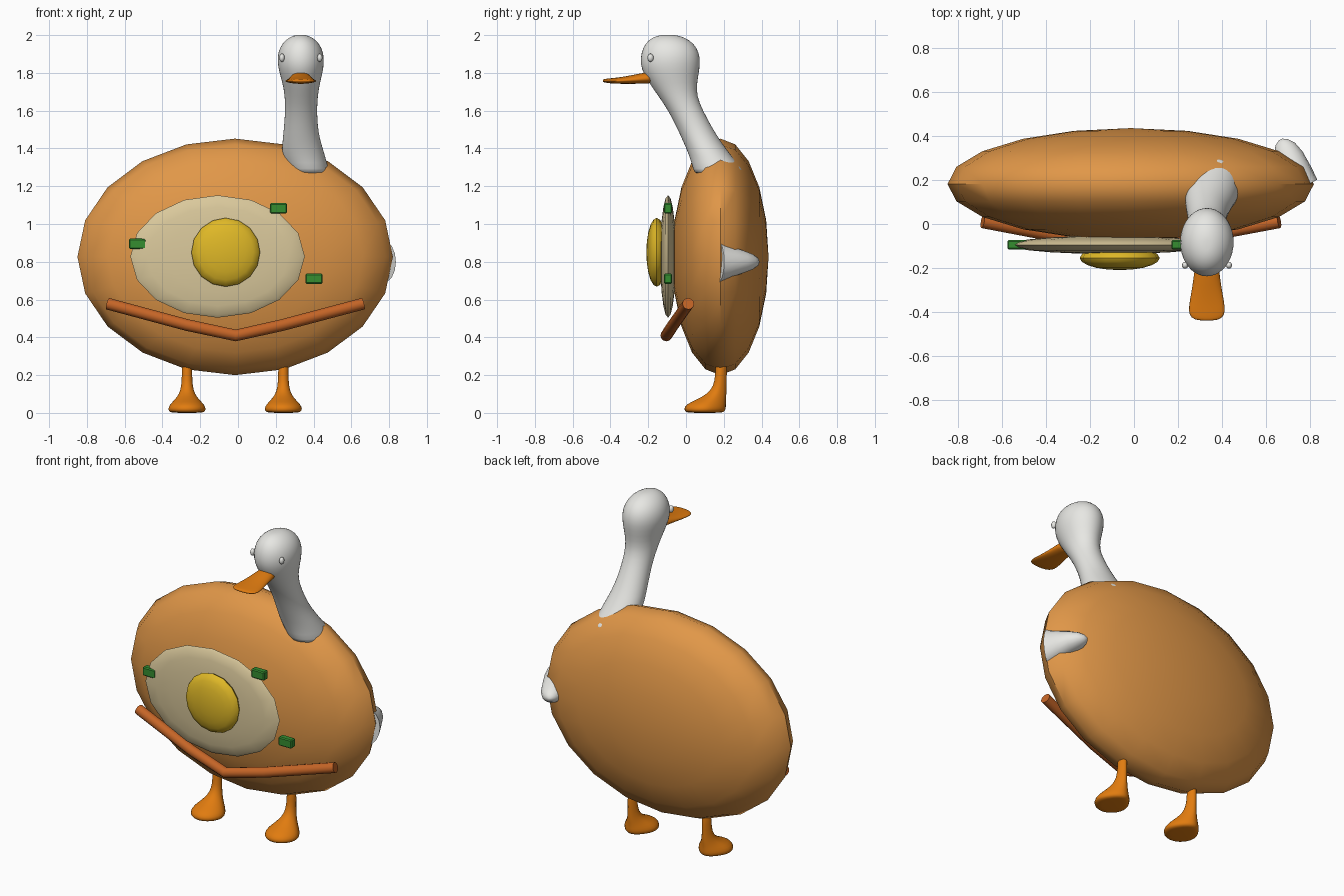
import bpy, bmesh, math
from mathutils import Vector, Matrix

if "Cube" in bpy.data.objects:
    bpy.data.objects.remove(bpy.data.objects["Cube"])


def material(name, rgb):
    m = bpy.data.materials.new(name)
    m.diffuse_color = (*rgb, 1)
    m.use_nodes = True
    m.node_tree.nodes["Principled BSDF"].inputs["Base Color"].default_value = m.diffuse_color
    return m


CRUST = material("golden brown", (0.75, 0.31, 0.065))
WHITE = material("soft white", (0.80, 0.80, 0.77))
ORANGE = material("orange", (0.75, 0.20, 0.005))
CREAM = material("cream", (0.70, 0.58, 0.33))
YELLOW = material("yolk yellow", (0.74, 0.48, 0.02))
GREEN = material("green", (0.035, 0.27, 0.03))
SAUCE = material("red orange", (0.56, 0.13, 0.02))


def finish(name, bm, mat, smooth=True, subdiv=0):
    bmesh.ops.recalc_face_normals(bm, faces=bm.faces)
    me = bpy.data.meshes.new(name)
    bm.to_mesh(me)
    bm.free()
    me.materials.append(mat)
    ob = bpy.data.objects.new(name, me)
    bpy.context.collection.objects.link(ob)
    if subdiv:
        mod = ob.modifiers.new("round", 'SUBSURF')
        mod.levels = mod.render_levels = subdiv
    if smooth:
        bpy.ops.object.select_all(action='DESELECT')
        ob.select_set(True)
        bpy.context.view_layer.objects.active = ob
        if subdiv:
            bpy.ops.object.shade_smooth()
        else:
            bpy.ops.object.shade_smooth_by_angle(angle=math.radians(50))
    return ob


def ellipsoid(name, mat, centre, radii, segments, rings):
    # sphere with its poles on the y axis
    bm = bmesh.new()
    bmesh.ops.create_uvsphere(bm, u_segments=segments, v_segments=rings, radius=1)
    mtx = (Matrix.Translation(centre) @ Matrix.Diagonal((*radii, 1))
           @ Matrix.Rotation(math.pi / 2, 4, 'X'))
    bmesh.ops.transform(bm, matrix=mtx, verts=bm.verts)
    return finish(name, bm, mat)


def loft(name, mat, rings, sides=20, shape=None, subdiv=0):
    # rings: (centre, u half axis, v half axis)
    bm = bmesh.new()
    loops = []
    for c, u, v in rings:
        loop = []
        for i in range(sides):
            a = math.tau * i / sides
            s, t = math.cos(a), math.sin(a)
            if shape:
                s, t = shape(s, t)
            loop.append(bm.verts.new(Vector(c) + Vector(u) * s + Vector(v) * t))
        loops.append(loop)
    for a, b in zip(loops, loops[1:]):
        for i in range(sides):
            j = (i + 1) % sides
            bm.faces.new((a[i], a[j], b[j], b[i]))
    bm.faces.new(loops[0])
    bm.faces.new(loops[-1])
    return finish(name, bm, mat, subdiv=subdiv)


# body, egg white and yolk
ellipsoid("body", CRUST, (-0.015, 0.182, 0.826), (0.835, 0.255, 0.626), 20, 10)
ellipsoid("egg_white", CREAM, (-0.108, -0.095, 0.828), (0.462, 0.042, 0.324), 16, 10)
ellipsoid("egg_yolk", YELLOW, (-0.065, -0.155, 0.85), (0.182, 0.055, 0.182), 16, 10)

# neck and head: z, centre x, centre y, half width, half depth
NECK = [(1.26, .375, .18, .115, .135), (1.285, .37, .17, .113, .133),
        (1.36, .345, .13, .118, .112), (1.45, .335, .077, .099, .099),
        (1.52, .333, .04, .09, .094), (1.60, .334, -.002, .085, .093),
        (1.68, .335, -.046, .088, .103), (1.75, .335, -.07, .101, .13),
        (1.82, .333, -.083, .121, .157), (1.88, .332, -.083, .127, .161),
        (1.935, .332, -.085, .113, .145), (1.975, .332, -.09, .082, .11),
        (1.998, .332, -.095, .042, .06), (2.002, .332, -.095, .012, .018)]
loft("neck_and_head", WHITE,
     [((x, y, z), (w, 0, 0), (0, d, 0)) for z, x, y, w, d in NECK], subdiv=1)

# eyes
for side, dx in (("left", -.1), ("right", .1)):
    ellipsoid(side + "_eye", WHITE, (.333 + dx, -.188, 1.88), (.014, .016, .022), 12, 8)

# beak: y, half width, centre z, half height
BEAK = [(-.16, .05, 1.772, .034), (-.21, .058, 1.77, .033), (-.28, .066, 1.762, .026),
        (-.35, .08, 1.757, .019), (-.40, .086, 1.756, .015),
        (-.428, .074, 1.757, .011), (-.441, .04, 1.758, .007)]
loft("beak", ORANGE,
     [((.332, y, z), (w, 0, 0), (0, 0, h)) for y, w, z, h in BEAK],
     sides=16, shape=lambda s, t: (s, t * 1.05 if t > 0 else t * .8), subdiv=1)

# tail: position along its axis, half height, half width
A, B = Vector((.765, .165, .80)), Vector((.668, .385, .80))
out = Vector((.885, .466, 0))
TAIL = [(0, .115, .08), (.3, .085, .077), (.6, .062, .07), (.82, .043, .054),
        (.95, .024, .03), (1, .006, .008)]
loft("tail", WHITE,
     [(A.lerp(B, t), out * w, (0, 0, h)) for t, h, w in TAIL], sides=16)

# legs with webbed feet: z, centre y, half width, half depth
LEG = [(.30, .187, .028, .03), (.20, .186, .028, .031), (.14, .18, .031, .035),
       (.10, .163, .043, .052), (.07, .133, .067, .08), (.045, .105, .094, .108),
       (.02, .10, .106, .114), (.004, .10, .096, .105), (0, .10, .07, .08)]
for side, x in (("left", -.27), ("right", .24)):
    loft(side + "_leg", ORANGE,
         [((x, y, z), (w, 0, 0), (0, d, 0)) for z, y, w, d in LEG],
         sides=16, shape=lambda s, t: (s * (1 - .3 * t) if t > 0 else s, t), subdiv=1)

# strip across the lower front
PATH = [(-.69, .012, .578), (-.27, -.068, .465), (-.012, -.104, .41),
        (.235, -.068, .465), (.662, .012, .578)]
pts = [Vector(p) for p in PATH]
rings = []
for i, p in enumerate(pts):
    d = (pts[min(i + 1, 4)] - pts[max(i - 1, 0)]).normalized()
    u = d.cross(Vector((0, 1, 0))).normalized()
    rings.append((p, u * .031, d.cross(u) * .031))
loft("front_strip", SAUCE, rings, sides=12)

# green garnish blocks
for i, (x, y, z) in enumerate([(.215, -.095, 1.083), (-.532, -.095, .895), (.402, -.095, .71)]):
    bm = bmesh.new()
    bmesh.ops.create_cube(bm, size=1)
    bmesh.ops.transform(bm, verts=bm.verts, matrix=Matrix.Translation((x, y, z))
                        @ Matrix.Diagonal((.09, .042, .054, 1)))
    bmesh.ops.bevel(bm, geom=bm.edges[:], offset=.006, segments=1, affect='EDGES')
    finish("garnish_%d" % (i + 1), bm, GREEN, smooth=False)
